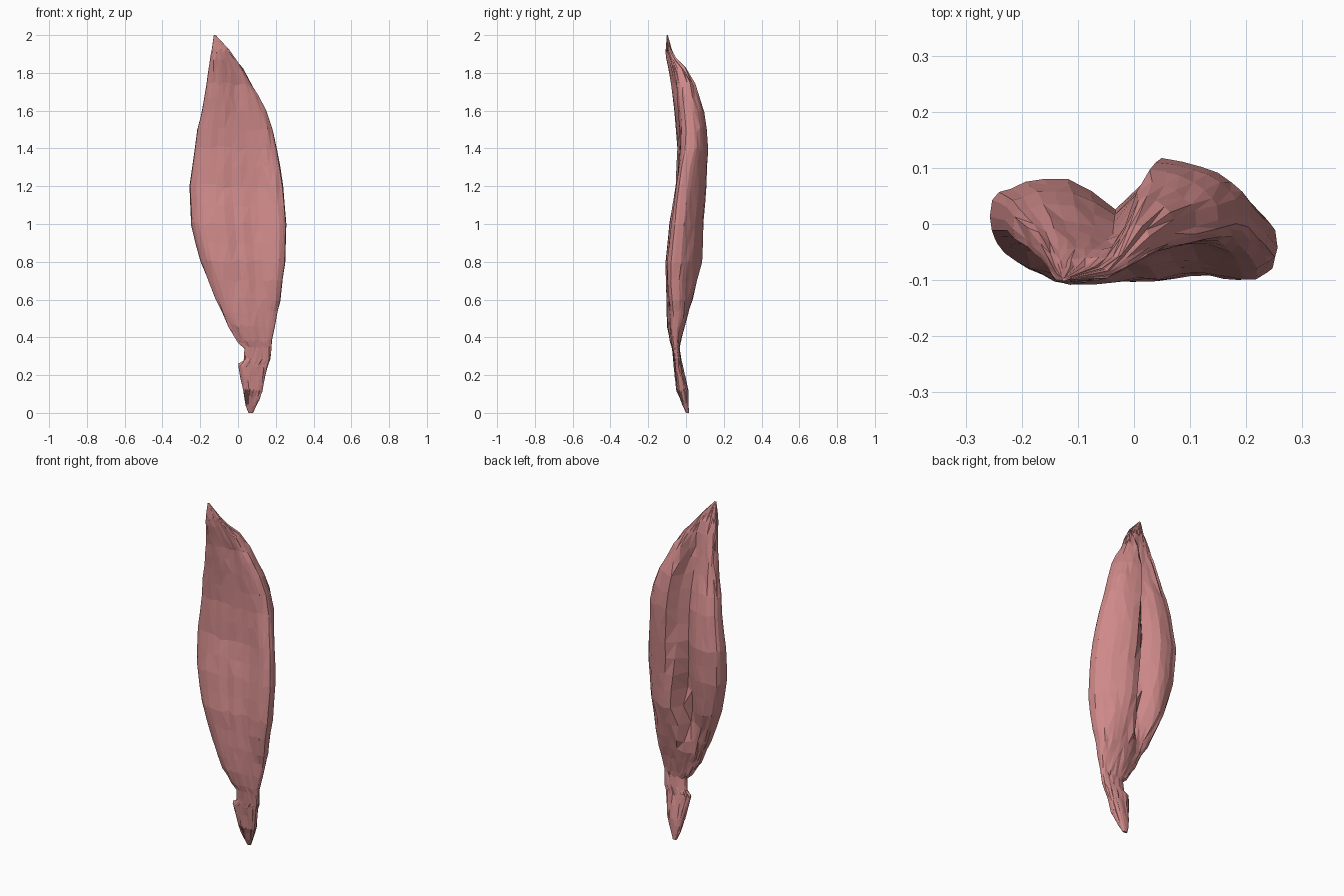
import bpy, bmesh, math, random
random.seed(4)

# stations: z, left x, right x, front y (left, right), back y (left, right)
ST = [
    (0.00, 0.055, 0.080, 0.000, 0.000, 0.015, 0.015),
    (0.04, 0.040, 0.098, -0.015, -0.020, 0.016, 0.014),
    (0.12, 0.028, 0.130, -0.054, -0.047, 0.007, 0.012),
    (0.25, 0.001, 0.157, -0.068, -0.062, -0.025, -0.018),
    (0.28, 0.030, 0.172, -0.068, -0.064, -0.033, -0.026),
    (0.35, 0.034, 0.177, -0.077, -0.072, -0.040, -0.035),
    (0.38, 0.000, 0.180, -0.088, -0.080, -0.038, -0.028),
    (0.46, -0.050, 0.195, -0.104, -0.088, -0.026, -0.008),
    (0.60, -0.118, 0.224, -0.112, -0.092, 0.015, 0.034),
    (0.80, -0.198, 0.250, -0.121, -0.086, 0.070, 0.084),
    (1.00, -0.248, 0.256, -0.100, -0.064, 0.092, 0.093),
    (1.20, -0.257, 0.239, -0.063, -0.040, 0.095, 0.108),
    (1.40, -0.230, 0.207, -0.054, -0.034, 0.072, 0.117),
    (1.50, -0.216, 0.185, -0.060, -0.036, 0.048, 0.111),
    (1.60, -0.192, 0.150, -0.070, -0.042, 0.022, 0.098),
    (1.74, -0.168, 0.072, -0.085, -0.055, -0.015, 0.062),
    (1.82, -0.156, 0.028, -0.097, -0.072, -0.040, 0.022),
    (1.88, -0.147, -0.012, -0.108, -0.090, -0.060, -0.025),
    (1.92, -0.140, -0.045, -0.110, -0.102, -0.075, -0.066),
    (2.00, -0.128, -0.118, -0.102, -0.100, -0.096, -0.095),
]


def smooth(a, b, v):
    t = max(0.0, min(1.0, (v - a) / (b - a)))
    return t * t * (3 - 2 * t)


def station(z):
    for a, b in zip(ST, ST[1:]):
        if z <= b[0]:
            k = (z - a[0]) / (b[0] - a[0])
            return [p + (q - p) * k for p, q in zip(a, b)]
    return list(ST[-1])


HALF = 17  # steps along each of the front and back surfaces
# lengthwise fibre ridges: one offset per column
FIBRE = [random.uniform(-1, 1) for _ in range(2 * HALF)]


def ring(z):
    _, xl, xr, fl, fr, bl, br = station(z)
    cleft = -0.010 - 0.02 * smooth(1.3, 1.8, z)
    groove = 0.52 * smooth(0.5, 0.75, z) * (1 - smooth(1.70, 1.88, z))
    ridge = 0.004 * smooth(0.4, 0.7, z) * (1 - smooth(1.6, 1.9, z))
    curl = 0.034 * smooth(0.5, 0.75, z) * (1 - smooth(1.2, 1.5, z))
    pts = []
    for i in range(2 * HALF):
        ang = math.pi * i / HALF
        t = (1 - math.cos(ang)) / 2
        x = xl + (xr - xl) * t
        s = smooth(0.2, 0.75, t)
        front = fl + (fr - fl) * s
        back = bl + (br - bl) * smooth(cleft - 0.02, cleft + 0.05, x)
        d = x - cleft
        # cleft between the two heads: gentle on the left, steep on the right
        back -= groove * (back - front) * math.exp(-(d / (0.075 if d < 0 else 0.024)) ** 2)
        front += 0.016 * groove * math.exp(-((x + 0.01) / 0.03) ** 2)
        el, er = fl + (bl - fl) * 0.5, fr + (br - fr) * 0.33
        edge = el + (er - el) * t
        w = abs(math.sin(ang)) ** 0.7
        y = edge + ((front if i <= HALF else back) - edge) * w
        y -= curl * smooth(0.09, 0.25, x)  # outer edge curls forward
        j = 0.02 * min(0.14, xr - xl)
        pts.append((x + random.uniform(-j, j) * w,
                    y + random.uniform(-j, j) * 0.6 + FIBRE[i] * ridge,
                    z + (random.uniform(-0.012, 0.012) if 0.05 < z < 1.95 else 0)))
    return pts


# loft the muscle belly, its tip and its tendon in one closed skin
zs = sorted({s[0] for s in ST} | {0.53, 0.7, 0.9, 1.1, 1.3, 1.67, 0.08, 0.19})
bm = bmesh.new()
rings = [[bm.verts.new(p) for p in ring(z)] for z in zs]
for a, b in zip(rings, rings[1:]):
    for i in range(2 * HALF):
        k = (i + 1) % (2 * HALF)
        bm.faces.new((a[i], a[k], b[k], b[i]))
bm.faces.new(rings[0][::-1])
bm.faces.new(rings[-1])
bmesh.ops.triangulate(bm, faces=bm.faces[:])
bmesh.ops.recalc_face_normals(bm, faces=bm.faces[:])
mesh = bpy.data.meshes.new("calf_muscle")
bm.to_mesh(mesh)
bm.free()

muscle = bpy.data.objects.new("calf_muscle", mesh)
bpy.context.collection.objects.link(muscle)
mat = bpy.data.materials.new("muscle_pink")
mat.diffuse_color = (0.62, 0.25, 0.25, 1)
mesh.materials.append(mat)
